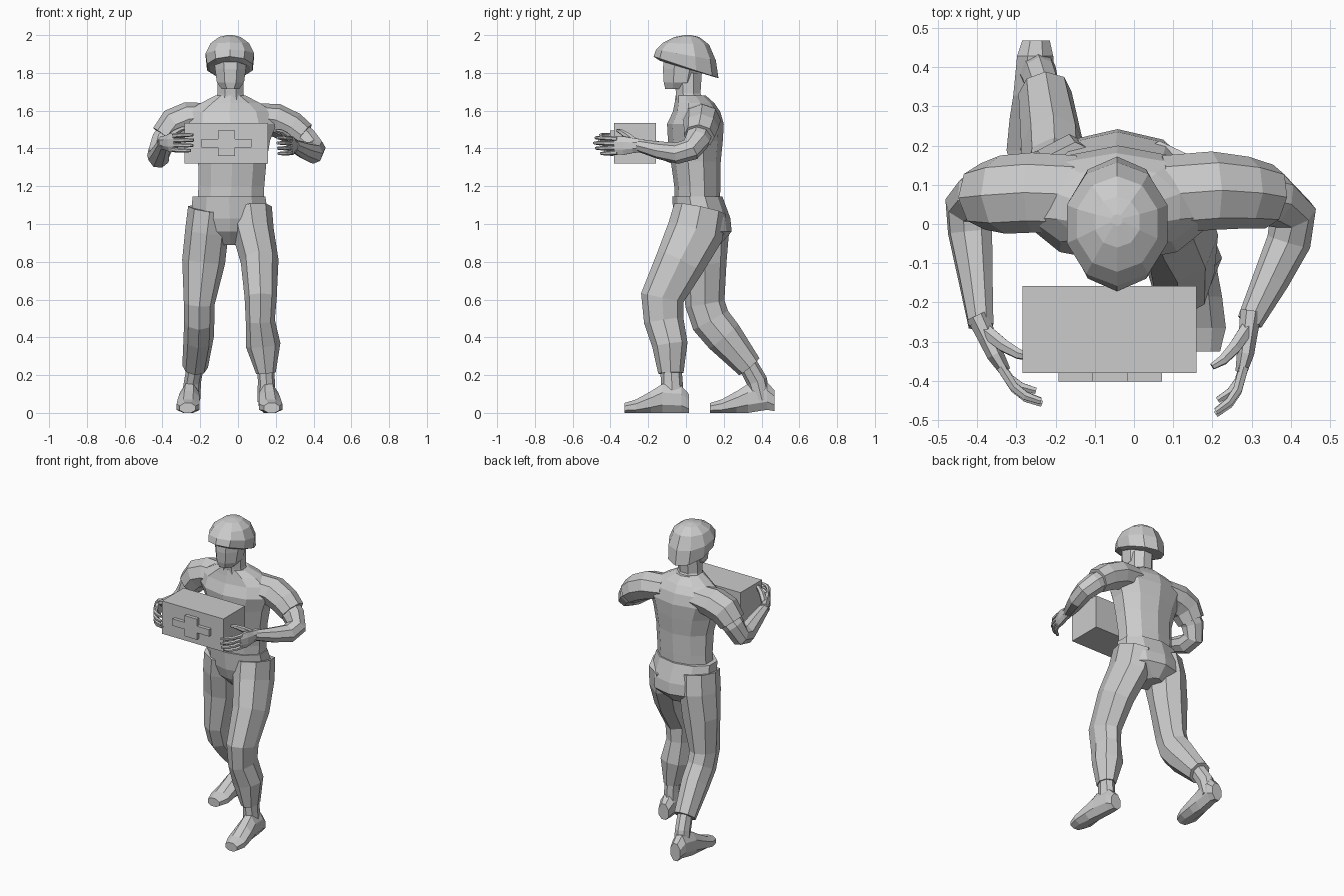
import bpy, bmesh, math
from mathutils import Vector

X, Y, Z = Vector((1, 0, 0)), Vector((0, 1, 0)), Vector((0, 0, 1))


def loft(name, rings, n=8, ref=X, axis=None, turn=0.0):
    """Skin elliptical rings (x, y, z, ra, rb[, slope along y]) with flat faces.
    ra lies along ref; rings are square to the path unless axis is given."""
    c = [Vector(r[:3]) for r in rings]
    bm, loops, u = bmesh.new(), [], ref
    for i, r in enumerate(rings):
        if axis:
            t = axis
        else:
            t = Vector()
            if i > 0:
                t += (c[i] - c[i - 1]).normalized()
            if i < len(c) - 1:
                t += (c[i + 1] - c[i]).normalized()
            t.normalize()
        u = (u - t * u.dot(t)).normalized()
        v = t.cross(u)
        slope = r[5] if len(r) > 5 else 0
        loop = []
        for k in range(n):
            a = 2 * math.pi * k / n + turn
            p = c[i] + u * (r[3] * math.cos(a)) + v * (r[4] * math.sin(a))
            p.z = max(0, p.z + slope * (p.y - c[i].y))
            loop.append(bm.verts.new(p))
        loops.append(loop)
    for a, b in zip(loops, loops[1:]):
        for k in range(n):
            j = (k + 1) % n
            bm.faces.new((a[k], a[j], b[j], b[k]))
    bm.faces.new(loops[0][::-1])
    bm.faces.new(loops[-1])
    bmesh.ops.recalc_face_normals(bm, faces=bm.faces)
    me = bpy.data.meshes.new(name)
    bm.to_mesh(me)
    bm.free()
    ob = bpy.data.objects.new(name, me)
    bpy.context.collection.objects.link(ob)
    return ob


def block(name, x0, x1, y0, y1, z0, z1):
    bpy.ops.mesh.primitive_cube_add(size=1, location=((x0 + x1) / 2, (y0 + y1) / 2, (z0 + z1) / 2))
    ob = bpy.context.object
    ob.name = name
    ob.scale = (x1 - x0, y1 - y0, z1 - z0)


def hand(side, wrist, fwd):
    """Palm, four curled fingers and a raised thumb; fwd is the pointing direction."""
    w = Vector(wrist)
    f = Vector(fwd).normalized()
    inn = f.cross(Z) * (1 if side == "right" else -1)
    if inn.x * w.x > 0:
        inn = -inn

    def at(a, b, z, ra, rb):
        return (*(w + f * a + inn * b + Z * z), ra, rb)

    loft(side + "_palm", [at(-.03, 0, 0, .036, .03), at(.03, 0, 0, .042, .026),
                          at(.08, 0, 0, .053, .024), at(.13, .005, 0, .05, .016)], 8, Z, None, math.pi / 8)
    for i in range(4):
        z = .036 - .024 * i
        s = (.97, 1, .96, .85)[i]
        loft(f"{side}_finger_{i + 1}", [at(.115, 0, z, .014, .014), at(.18 * s, .008, z * 1.1, .012, .013),
                                        at(.215 * s, .025, z * 1.15, .011, .012),
                                        at(.245 * s, .055, z * 1.15, .008, .009)], 6, Z)
    loft(side + "_thumb", [at(.02, .005, .02, .02, .02), at(.07, .03, .055, .018, .018),
                           at(.105, .055, .075, .013, .014), at(.125, .08, .08, .008, .009)], 6, Z)


# shirt: waist, chest and sloping shoulders
loft("shirt", [(-.04, .06, 1.10, .185, .12), (-.035, .06, 1.20, .183, .122), (-.03, .052, 1.33, .19, .132),
               (-.035, .05, 1.44, .215, .145), (-.04, .05, 1.53, .255, .15), (-.045, .056, 1.595, .24, .125),
               (-.04, .045, 1.64, .165, .105), (-.04, .025, 1.68, .085, .08)], 10, X, Z, math.pi / 10)

# trousers: hips with a stepped waistband
loft("hips", [(-.04, .10, .89, .06, .08), (-.042, .10, .96, .20, .142), (-.043, .085, 1.03, .215, .15),
              (-.048, .06, 1.145, .203, .133)], 10, X, Z, math.pi / 10)

# legs: right one steps forward, left one trails
loft("front_leg", [(.065, .075, 1.08, .115, .14), (.08, .05, .96, .11, .15), (.115, -.03, .80, .10, .132),
                   (.12, -.125, .61, .085, .115), (.118, -.118, .49, .077, .105),
                   (.133, -.085, .36, .092, .094), (.148, -.08, .21, .052, .067)])
loft("back_leg", [(-.15, .075, 1.08, .115, .135), (-.165, .09, .96, .115, .14), (-.182, .10, .80, .114, .115),
                  (-.205, .10, .58, .082, .105), (-.205, .13, .49, .08, .105),
                  (-.208, .20, .405, .08, .10), (-.227, .335, .245, .068, .07)])

# ankles and flat-soled feet
loft("front_ankle", [(.148, -.08, .25, .045, .055), (.15, -.075, .16, .045, .058), (.152, -.07, .06, .05, .06)])
loft("back_ankle", [(-.225, .33, .25, .045, .052), (-.24, .375, .17, .045, .055), (-.25, .40, .07, .05, .05)])
for name, toe_x, heel_x, y0, lift in (("front_foot", .178, .152, -.325, 0), ("back_foot", -.267, -.25, .128, .02)):
    path = [(0, .025, .045, .03), (.06, .032, .066, .042), (.14, .055, .062, .065), (.20, .075, .055, .085),
            (.30, .07 + lift, .05, .08), (.34, .045 + lift, .038, .06)]
    loft(name, [(toe_x + (heel_x - toe_x) * y / .34, y0 + y, z, rx, rz) for y, z, rx, rz in path],
         8, X, Y, math.pi / 8)

# short sleeves and bare arms
loft("right_sleeve", [(.08, .075, 1.565, .075, .10), (.20, .085, 1.55, .088, .10), (.285, .08, 1.51, .085, .092),
                      (.345, .07, 1.465, .076, .082)], 8, Z)
loft("right_arm", [(.27, .08, 1.515, .07, .075), (.36, .06, 1.445, .066, .07), (.405, .025, 1.395, .06, .062),
                   (.395, -.045, 1.375, .055, .058), (.35, -.14, 1.39, .046, .048),
                   (.295, -.25, 1.415, .034, .032)], 8, Z)
loft("left_sleeve", [(-.15, .075, 1.565, .075, .10), (-.26, .08, 1.555, .092, .102), (-.335, .075, 1.525, .092, .10),
                     (-.385, .07, 1.46, .08, .085)], 8, Z)
loft("left_arm", [(-.33, .08, 1.51, .07, .075), (-.395, .07, 1.44, .066, .07), (-.422, .045, 1.37, .06, .064),
                  (-.418, -.02, 1.355, .058, .06), (-.405, -.13, 1.39, .046, .048),
                  (-.39, -.26, 1.43, .034, .032)], 8, Z)
hand("right", (.295, -.25, 1.415), (-.13, -.99, 0))
hand("left", (-.388, -.26, 1.43), (.42, -.9, 0))

# neck, face and tilted helmet
loft("neck", [(-.04, .03, 1.64, .09, .085), (-.04, .012, 1.69, .075, .07), (-.04, .01, 1.80, .075, .08)],
     8, X, Z, math.pi / 8)
loft("face", [(-.04, -.045, 1.715, .05, .07), (-.04, -.03, 1.75, .078, .095), (-.04, -.022, 1.82, .088, .108),
              (-.04, 0, 1.90, .10, .125)], 8, X, Z, math.pi / 8)
loft("helmet", [(-.043, .01, 1.82, .112, .15, -.3), (-.043, 0, 1.83, .127, .172, -.33),
                (-.043, .0, 1.895, .135, .158, -.18), (-.043, .0, 1.955, .108, .122, -.04),
                (-.043, .005, 1.99, .06, .065), (-.043, .01, 2.0, .015, .015)], 10, X, Z, math.pi / 2)

# carried box with a raised cross on its front
block("box", -.284, .16, -.38, -.158, 1.32, 1.535)
block("cross_bar", -.193, .072, -.402, -.37, 1.405, 1.45)
block("cross_post", -.106, -.016, -.402, -.37, 1.36, 1.495)
